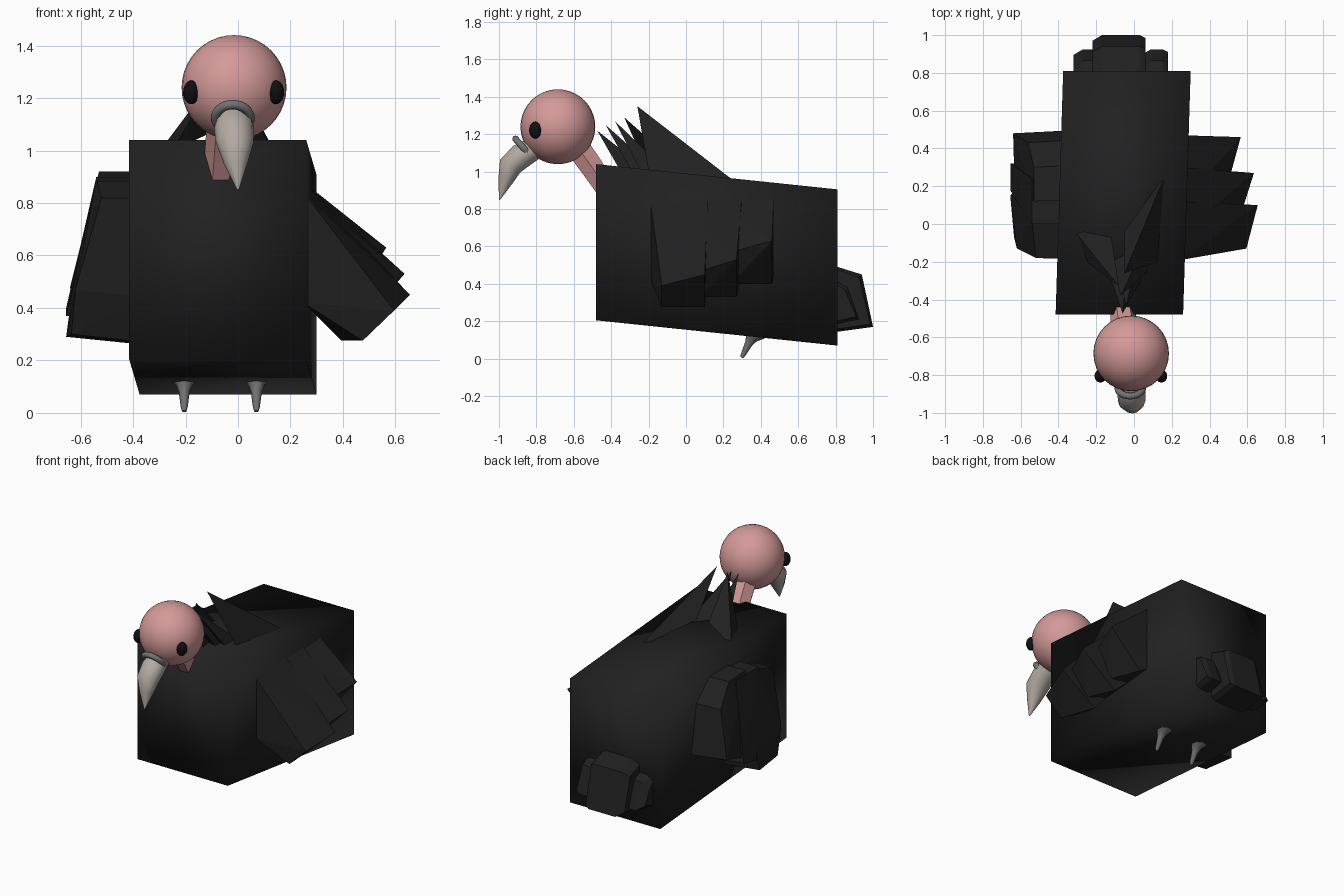
import bpy, bmesh, math
from mathutils import Vector

cube = bpy.data.objects.get("Cube")
if cube:
    bpy.data.objects.remove(cube, do_unlink=True)


def material(name, rgb):
    m = bpy.data.materials.new(name)
    m.use_nodes = True
    m.diffuse_color = (*rgb, 1)
    bsdf = m.node_tree.nodes["Principled BSDF"]
    bsdf.inputs["Base Color"].default_value = (*rgb, 1)
    bsdf.inputs["Roughness"].default_value = 0.8
    return m


BLACK = material("black plumage", (0.015, 0.015, 0.015))
PINK = material("pink skin", (0.66, 0.32, 0.32))
BONE = material("bone beak", (0.45, 0.40, 0.36))
GREY = material("grey horn", (0.17, 0.17, 0.17))
EYE = material("dark eye", (0.005, 0.005, 0.006))


def finish(bm, name, mat, smooth=None):
    bmesh.ops.recalc_face_normals(bm, faces=bm.faces)
    mesh = bpy.data.meshes.new(name)
    bm.to_mesh(mesh)
    bm.free()
    mesh.materials.append(mat)
    obj = bpy.data.objects.new(name, mesh)
    bpy.context.collection.objects.link(obj)
    if smooth:
        bpy.ops.object.select_all(action="DESELECT")
        obj.select_set(True)
        bpy.context.view_layer.objects.active = obj
        bpy.ops.object.shade_smooth_by_angle(angle=math.radians(smooth))
    return obj


def hull(name, points, mat=BLACK, smooth=None):
    """Convex solid around a few corner points."""
    bm = bmesh.new()
    verts = [bm.verts.new(p) for p in points]
    out = bmesh.ops.convex_hull(bm, input=verts)
    loose = {v for v in out["geom_interior"] if isinstance(v, bmesh.types.BMVert)}
    bmesh.ops.delete(bm, geom=list(loose), context="VERTS")
    return finish(bm, name, mat, smooth)


def tube(name, path, radii, mat, sides=10, wide=1.0, smooth=50):
    """Tapered tube along a path."""
    bm = bmesh.new()
    pts = [Vector(p) for p in path]
    rings = []
    for i, p in enumerate(pts):
        d = (pts[min(i + 1, len(pts) - 1)] - pts[max(i - 1, 0)]).normalized()
        a = Vector((1, 0, 0))
        a = (a - d * a.dot(d)).normalized()
        b = d.cross(a)
        ring = []
        for k in range(sides):
            t = math.tau * k / sides
            ring.append(bm.verts.new(p + radii[i] * (a * wide * math.cos(t) + b * math.sin(t))))
        rings.append(ring)
    for r, s in zip(rings, rings[1:]):
        for k in range(sides):
            n = (k + 1) % sides
            bm.faces.new((r[k], r[n], s[n], s[k]))
    bm.faces.new(rings[0])
    bm.faces.new(rings[-1])
    return finish(bm, name, mat, smooth)


def ball(name, center, size, mat):
    bm = bmesh.new()
    bmesh.ops.create_uvsphere(bm, u_segments=32, v_segments=20, radius=1)
    for v in bm.verts:
        v.co = Vector(center) + Vector(c * s for c, s in zip(v.co, size))
    return finish(bm, name, mat, 180)


# Body: a block sheared down and sideways towards the back
body = []
for y, x0, x1, z0, z1 in ((-0.48, -0.415, 0.26, 0.205, 1.04),
                          (0.81, -0.375, 0.30, 0.07, 0.905)):
    body += [(x, y, z) for x in (x0, x1) for z in (z0, z1)]
hull("body", body, smooth=180)

# Head, eyes and neck
ball("head", (-0.015, -0.685, 1.24), (0.2, 0.2, 0.2), PINK)
for side, x in (("right", -0.178), ("left", 0.145)):
    ball(side + "_eye", (x, -0.805, 1.222), (0.031, 0.034, 0.045), EYE)
tube("neck", [(-0.04, -0.6, 1.16), (-0.055, -0.5, 1.02), (-0.07, -0.41, 0.88)],
     [0.075, 0.07, 0.06], PINK, sides=6, smooth=30)

# Hooked beak and the ring at its base
tube("beak", [(-0.015, -0.82, 1.12), (-0.015, -0.88, 1.085), (-0.012, -0.94, 1.03),
              (-0.008, -0.965, 0.95), (0, -0.997, 0.85)],
     [0.062, 0.068, 0.064, 0.04, 0.003], BONE, sides=12, wide=1.12)
bpy.ops.mesh.primitive_torus_add(major_segments=28, minor_segments=10,
                                 major_radius=0.066, minor_radius=0.018,
                                 location=(-0.02, -0.868, 1.125))
cere = bpy.context.object
cere.name = "beak_ring"
cere.rotation_euler = Vector((0, -0.75, -0.65)).to_track_quat("Z", "Y").to_euler()
cere.data.materials.append(GREY)
bpy.ops.object.shade_smooth_by_angle(angle=math.radians(60))

# Neck ruff: tip, back end and two side corners of each pointed feather
ruff = [
    ((-0.05, -0.26, 1.35), (0.17, 0.27, 0.94), (0.13, -0.2, 1.0), (-0.05, -0.04, 1.07)),
    ((-0.08, -0.33, 1.29), (-0.32, -0.03, 0.97), (-0.12, -0.07, 1.06), (-0.25, -0.2, 1.0)),
    ((-0.07, -0.38, 1.27), (0.06, -0.1, 1.0), (0.08, -0.24, 1.0), (-0.12, -0.2, 1.03)),
    ((-0.04, -0.43, 1.25), (0.02, -0.15, 1.0), (0.04, -0.3, 1.02), (-0.1, -0.25, 1.02)),
    ((-0.06, -0.475, 1.22), (-0.04, -0.2, 1.0), (0.0, -0.36, 1.02), (-0.12, -0.3, 1.02)),
    ((-0.05, -0.55, 1.065), (-0.05, -0.35, 1.0), (0.02, -0.4, 1.02), (-0.12, -0.4, 1.02)),
]
for i, corners in enumerate(ruff):
    hull(f"ruff_feather_{i + 1}", corners)

# Right wing: outer corners (x, y, z), each joined inward to the body side
right_wing = [
    [(-0.52, -0.18, 0.82), (-0.54, 0.02, 0.89), (-0.635, 0.17, 0.44),
     (-0.655, 0.15, 0.29), (-0.635, -0.07, 0.30), (-0.62, -0.13, 0.47)],
    [(-0.54, 0.0, 0.90), (-0.54, 0.24, 0.90), (-0.655, 0.32, 0.40),
     (-0.655, 0.18, 0.37), (-0.60, 0.08, 0.6)],
    [(-0.53, 0.12, 0.92), (-0.53, 0.30, 0.91), (-0.56, 0.43, 0.78),
     (-0.64, 0.48, 0.48), (-0.635, 0.30, 0.43)],
]
for i, outer in enumerate(right_wing):
    inner = [(-0.36, y * 1.03, z - 0.03 * (z < 0.6)) for x, y, z in outer]
    hull(f"right_wing_feather_{i + 1}", outer + inner)

# Left wing: spread further out; front and back y, tip reach and tip height
left_wing = [
    (-0.19, 0.12, -0.13, 0.10, 0.655, 0.45, 0.475, 0.275),
    (-0.05, 0.30, 0.08, 0.27, 0.635, 0.53, 0.46, 0.33),
    (0.10, 0.47, 0.24, 0.46, 0.565, 0.63, 0.42, 0.40),
]
for i, (r0, r1, t0, t1, xo, zo, xi, zi) in enumerate(left_wing):
    hull(f"left_wing_feather_{i + 1}", [
        (0.25, r0, 0.84), (0.25, r1, 0.88), (0.25, r0, 0.42), (0.25, r1, 0.45),
        (xo - 0.06, t0, zo - 0.06), (xo, t1, zo), (xi, t0, zi), (xi - 0.08, t1, zi)])

# Tail: a centre tuft between two shorter ones
for name, x0, x1, y, z0, z1 in (("tail_centre", -0.22, 0.06, 1.0, 0.17, 0.49),
                                ("tail_right", -0.32, -0.19, 0.925, 0.21, 0.42),
                                ("tail_left", 0.04, 0.18, 0.925, 0.21, 0.42)):
    pts = []
    for x, back in ((x0, 0.03), (x0 + 0.05, 0), (x1 - 0.03, 0), (x1, 0.015)):
        pts += [(x, 0.78, z0 - 0.03 + back), (x, 0.78, z1 + 0.01 - back),
                (x, y - back, z0 + back), (x, y - 0.06 - back, z1 - 0.04 - back)]
    hull(name, pts)

# Legs: thin spikes with a flared top
for side, x in (("right", -0.205), ("left", 0.07)):
    tube(side + "_leg", [(x, 0.37, 0.14), (x, 0.35, 0.108), (x, 0.335, 0.08),
                         (x, 0.305, 0.02), (x, 0.298, 0.006)],
         [0.06, 0.032, 0.021, 0.013, 0.008], GREY, sides=8)
